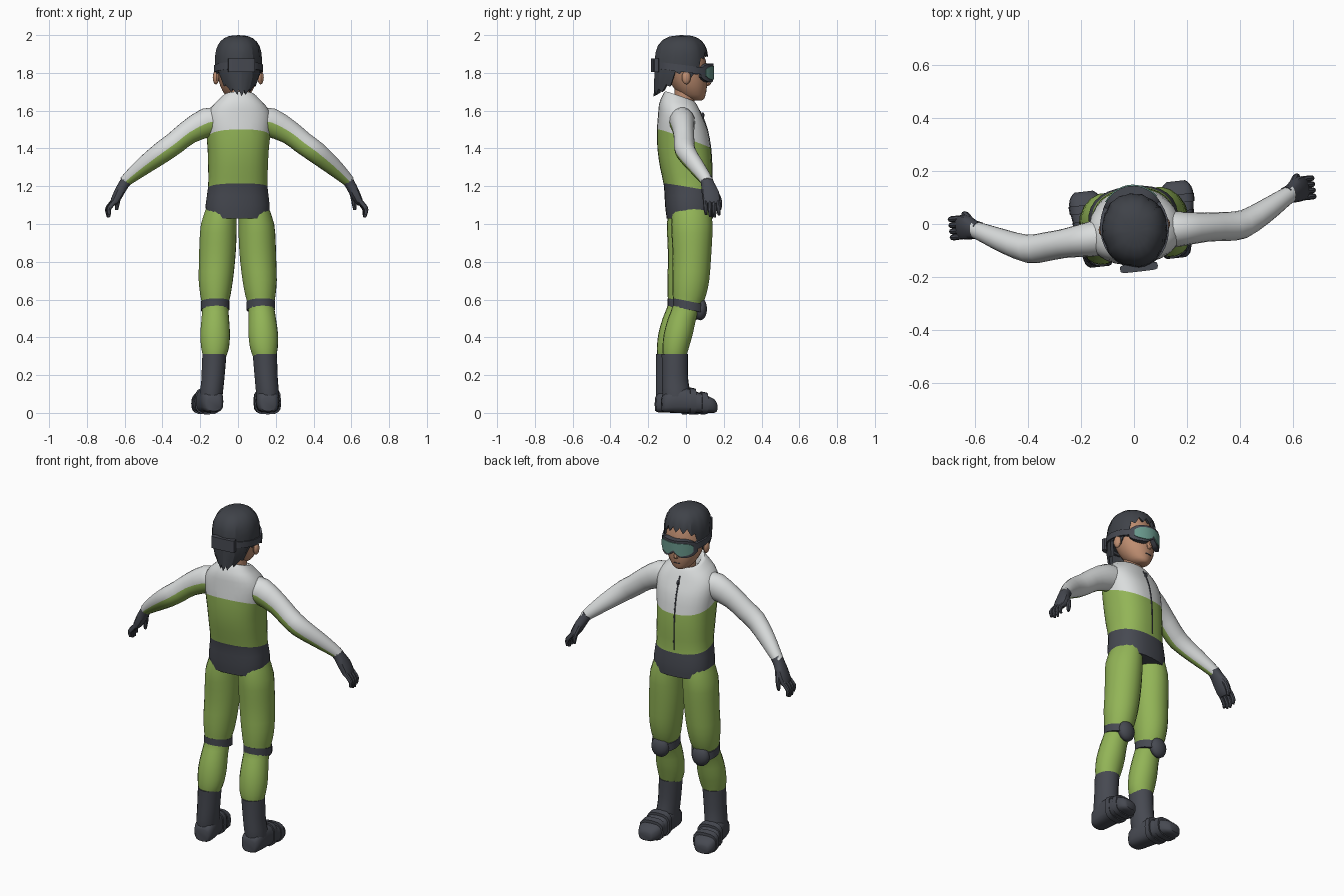
import bpy, bmesh, math, random
from mathutils import Vector

if "Cube" in bpy.data.objects:
    bpy.data.objects.remove(bpy.data.objects["Cube"])

random.seed(4)
TURN = math.radians(6.5)          # the whole figure stands slightly turned


def mat(name, r, g, b):
    m = bpy.data.materials.new(name)
    m.diffuse_color = (r, g, b, 1)
    m.use_nodes = True
    m.node_tree.nodes["Principled BSDF"].inputs["Base Color"].default_value = m.diffuse_color
    return m


DARK = mat("charcoal", 0.062, 0.067, 0.083)
HAIR = mat("hair dark grey", 0.05, 0.055, 0.066)
GREEN = mat("green cloth", 0.29, 0.46, 0.095)
WHITE = mat("light grey cloth", 0.70, 0.72, 0.72)
SKIN = mat("skin", 0.52, 0.27, 0.165)
LENS = mat("teal lens", 0.14, 0.31, 0.26)


def finish(name, bm, mats, mirror=False, angle=40):
    bmesh.ops.recalc_face_normals(bm, faces=bm.faces[:])
    me = bpy.data.meshes.new(name)
    bm.to_mesh(me)
    bm.free()
    for m in mats:
        me.materials.append(m)
    for p in me.polygons:
        p.use_smooth = True
    me.set_sharp_from_angle(angle=math.radians(angle))
    ob = bpy.data.objects.new(name, me)
    bpy.context.collection.objects.link(ob)
    ob.rotation_euler.z = TURN
    if mirror:
        md = ob.modifiers.new("mirror", 'MIRROR')
        md.use_mirror_merge = False
    return ob


def smooth_path(secs, k):
    """Catmull-Rom interpolation of section tuples."""
    out, n = [], len(secs)
    for i in range(n - 1):
        a, b, c, d = secs[max(i - 1, 0)], secs[i], secs[i + 1], secs[min(i + 2, n - 1)]
        for j in range(k):
            t = j / k
            out.append([0.5 * (2 * q + (r - p) * t + (2 * p - 5 * q + 4 * r - s) * t * t
                               + (3 * q - p - 3 * r + s) * t ** 3)
                        for p, q, r, s in zip(a, b, c, d)])
    return out + [list(secs[-1])]


def loft(bm, secs, n=16, u=(1, 0, 0), v=(0, 1, 0), power=2.0, k=2, tilt=0):
    """Skin elliptical sections (x, y, z, ru, rv[, tilt]); v=None follows the path."""
    u = Vector(u)
    secs = smooth_path([tuple(s) if len(s) == 6 else tuple(s) + (tilt,) for s in secs], k)
    rings, faces = [], []
    for i, s in enumerate(secs):
        c = Vector(s[:3])
        if v is None:
            t = Vector(secs[min(i + 1, len(secs) - 1)][:3]) - Vector(secs[max(i - 1, 0)][:3])
            w = t.cross(u).normalized()
        else:
            w = Vector(v)
        ring = []
        for j in range(n):
            a = 2 * math.pi * j / n
            ca, sa = math.cos(a), math.sin(a)
            ca = math.copysign(abs(ca) ** (2 / power), ca) * s[3]
            sa = math.copysign(abs(sa) ** (2 / power), sa) * s[4]
            ring.append(bm.verts.new(c + u * ca + w * sa + Vector((0, 0, s[5] * sa))))
        rings.append(ring)
    for p, q in zip(rings, rings[1:]):
        for j in range(n):
            f = bm.faces.new((p[j], p[(j + 1) % n], q[(j + 1) % n], q[j]))
            faces.append((f, j))
    bm.faces.new(rings[0])
    bm.faces.new(rings[-1])
    return faces


def part(name, secs, m, mirror=False, **kw):
    bm = bmesh.new()
    loft(bm, secs, **kw)
    return finish(name, bm, [m], mirror)


def ball(name, c, r, m, mirror=False, seg=14):
    bm = bmesh.new()
    bmesh.ops.create_uvsphere(bm, u_segments=seg, v_segments=8, radius=1)
    for w in bm.verts:
        w.co = Vector([c[i] + w.co[i] * r[i] for i in range(3)])
    return finish(name, bm, [m], mirror)


# jacket: light yoke, green body, charcoal waist, cut along sloping planes
bm = bmesh.new()
loft(bm, [(0, .02, 1.03, .165, .12, 0), (0, .017, 1.1, .17, .126, 0), (0, .01, 1.2, .157, .125, 0),
          (0, 0, 1.3, .158, .136, 0), (0, -.01, 1.4, .162, .14, 0), (0, -.02, 1.5, .172, .132, 0),
          (0, -.03, 1.57, .172, .116, -.05), (0, -.036, 1.62, .145, .105, -.15),
          (0, -.035, 1.655, .108, .09, -.25), (0, -.033, 1.675, .085, .076, -.35),
          (0, -.03, 1.665, .066, .062, -.35), (0, -.03, 1.62, .05, .05, -.2)],
     n=28, power=2.4)
PLANES = [(1.447, .357), (1.195, .17)]          # height at y = 0, slope
for z, s in PLANES:
    bmesh.ops.bisect_plane(bm, geom=bm.verts[:] + bm.edges[:] + bm.faces[:],
                           plane_co=(0, 0, z), plane_no=Vector((0, s, 1)).normalized())
for f in bm.faces:
    c = f.calc_center_median()
    f.material_index = sum(c.z + s * c.y < z for z, s in PLANES)
finish("jacket", bm, [WHITE, GREEN, DARK])

# zip down the front
part("zip", [(0, .138, 1.19, .004, .003), (0, .138, 1.3, .004, .003), (0, .132, 1.4, .004, .003),
             (0, .114, 1.5, .004, .003), (0, .088, 1.57, .004, .003), (0, .07, 1.605, .004, .003)],
     DARK, n=6)
ball("zip_pull", (0, .09, 1.575), (.009, .008, .016), DARK, seg=8)

# sleeves: green on the lower back quarter
bm = bmesh.new()
for f, j in loft(bm, [(.10, -.035, 1.545, .07, .07), (.17, -.038, 1.537, .066, .078),
                      (.27, -.043, 1.485, .055, .064), (.34, -.048, 1.43, .055, .06),
                      (.41, -.048, 1.38, .054, .058), (.5, -.008, 1.31, .047, .048),
                      (.57, .03, 1.25, .038, .036), (.6, .045, 1.222, .033, .03)],
                 n=18, u=(0, 1, 0), v=None):
    f.material_index = 1 if 9 <= j <= 13 else 0
finish("sleeves", bm, [WHITE, GREEN], True)

# gloves: cuff and palm, four fingers, thumb
bm = bmesh.new()
Y = (0, 1, 0)
loft(bm, [(.582, .04, 1.24, .034, .03), (.603, .048, 1.21, .036, .028), (.625, .058, 1.17, .046, .027),
          (.648, .062, 1.125, .046, .023), (.66, .062, 1.105, .04, .015)], n=12, u=Y, v=None, power=2.5)
for i in range(4):
    y, d = .027 + .023 * i, .012 * abs(i - 1.6)
    loft(bm, [(.645, y, 1.13, .011, .013), (.676, y, 1.095, .0115, .013), (.686, y, 1.065 + d * .5, .011, .012),
              (.682, y + .002, 1.03 + d, .007, .008)], n=8, u=Y, v=None)
loft(bm, [(.61, .075, 1.185, .018, .015), (.624, .1, 1.145, .015, .014), (.632, .108, 1.105, .013, .013),
          (.634, .108, 1.075, .007, .008)], n=8, u=Y, v=None)
finish("gloves", bm, [DARK], True)

# trousers
part("trouser_legs", [(.085, .02, 1.09, .08, .1), (.1, .02, 1.0, .095, .11), (.105, .02, .9, .098, .106),
                      (.11, .018, .8, .096, .101), (.117, .012, .7, .091, .098), (.12, .004, .62, .08, .088),
                      (.122, -.006, .57, .07, .077), (.125, -.035, .5, .073, .075),
                      (.128, -.055, .42, .079, .077), (.13, -.07, .345, .074, .07),
                      (.133, -.075, .3, .062, .062)], GREEN, True, n=18)
# knee pads and straps
part("knee_straps", [(.122, 0, .545, .076, .084), (.122, 0, .59, .076, .084)], DARK, True, n=18, k=1, tilt=-.2)
ball("knee_pads", (.125, .062, .55), (.054, .036, .06), DARK, True)

# boots: shaft, foot, two straps
part("boot_shafts", [(.134, -.075, .312, .064, .07), (.138, -.075, .25, .063, .069),
                     (.143, -.074, .17, .061, .07), (.15, -.068, .1, .061, .075),
                     (.152, -.06, .03, .058, .072)], DARK, True, n=16)
part("boot_feet", [(.145, -.146, .045, .036, .035), (.147, -.13, .055, .053, .052), (.15, -.08, .065, .061, .064),
                   (.156, -.02, .066, .063, .066), (.163, .04, .055, .068, .055),
                   (.17, .1, .044, .066, .044), (.174, .13, .036, .05, .036), (.175, .143, .03, .035, .022)],
     DARK, True, n=16, v=(0, 0, 1), power=3)
for i, (x, y, r) in enumerate([(.158, -.002, .064), (.166, .06, .053)]):
    part("boot_strap_%d" % (i + 1), [(x, y, r, .071, r + .008), (x, y + .032, r - .003, .073, r + .004)],
         DARK, True, n=16, v=(0, 0, 1), power=3, k=1)

# neck, head, ears, nose, mouth
part("neck", [(0, -.015, 1.58, .052, .052), (0, -.01, 1.64, .05, .052), (0, 0, 1.72, .055, .06)], SKIN)
part("head", [(0, .06, 1.655, .022, .026), (0, .048, 1.665, .045, .05), (0, .035, 1.685, .066, .069),
              (0, .02, 1.73, .092, .092), (0, .005, 1.79, .107, .107), (0, -.01, 1.86, .11, .117),
              (0, -.012, 1.93, .09, .095)], SKIN, n=20)
ball("ears", (.119, -.012, 1.775), (.017, .024, .036), SKIN, True, 10)
part("nose", [(0, .106, 1.785, .009, .012), (0, .113, 1.755, .013, .015), (0, .118, 1.742, .015, .015),
              (0, .11, 1.73, .009, .008)], SKIN, n=8)
part("mouth", [(0, .106, 1.698, .022, .004), (0, .107, 1.702, .022, .004)], DARK, n=8, k=1)

# hair: shell with a jagged hem that depends on the direction
HEM = [(0, 1.9), (35, 1.895), (52, 1.86), (62, 1.79), (78, 1.765), (92, 1.815), (108, 1.80),
       (122, 1.73), (150, 1.70), (180, 1.69)]


def hem(deg):
    for (a, p), (b, q) in zip(HEM, HEM[1:]):
        if deg <= b:
            return p + (q - p) * (deg - a) / (b - a)
    return HEM[-1][1]


bm = bmesh.new()
N, ROWS = 36, 8
top = bm.verts.new((0, -.03, 2.0))
cols = []
for i in range(N):
    a = 2 * math.pi * i / N
    deg = math.degrees(a)
    deg = min(deg, 360 - deg)
    zb = hem(deg) + (.016 if i % 2 else -.014)
    lump = 1 + random.uniform(-.025, .025)
    col = []
    for r in range(1, ROWS + 2):
        t = min(r / ROWS, 1)
        z = 2 - (2 - zb) * t ** 1.8
        if z > 1.86:
            fx = fy = (1 - ((z - 1.86) / .14) ** 2.6) ** (1 / 2.6)
        else:
            d = (1.86 - z) / .17
            fx, fy = 1 - .45 * d ** 3, 1 + .04 * d
        w = lump
        if r > ROWS:
            w, z = .84, z + .012
        col.append(bm.verts.new((.124 * fx * w * math.sin(a), -.022 + .142 * fy * w * math.cos(a), z)))
    cols.append(col)
for i in range(N):
    p, q = cols[i], cols[(i + 1) % N]
    bm.faces.new((top, p[0], q[0]))
    for r in range(ROWS):
        bm.faces.new((p[r], p[r + 1], q[r + 1], q[r]))
finish("hair", bm, [HAIR], angle=22)


# goggles: curved frame and lens with a nose notch, strap and rear pad
def visor(name, rx, ry, span, half, depth, m, zc=1.80):
    bm = bmesh.new()
    n, grid = 16, []
    for i in range(n + 1):
        s = -1 + 2 * i / n
        a = math.radians(span) * s
        h = half * (1 - .55 * abs(s) ** 5)
        notch = .03 * max(0, 1 - abs(s) / .3)
        grid.append([bm.verts.new(((rx - d) * math.sin(a), (ry - d) * math.cos(a), z))
                     for d, z in ((0, zc + h), (0, zc - h + notch), (depth, zc - h + notch), (depth, zc + h))])
    for p, q in zip(grid, grid[1:]):
        for j in range(4):
            bm.faces.new((p[j], p[(j + 1) % 4], q[(j + 1) % 4], q[j]))
    bm.faces.new(grid[0])
    bm.faces.new(grid[-1])
    finish(name, bm, [m])


visor("goggle_frame", .125, .145, 62, .05, .035, DARK)
visor("goggle_lens", .129, .149, 50, .037, .008, LENS)
part("goggle_strap", [(0, -.015, 1.803, .13, .153), (0, -.015, 1.84, .13, .153)], DARK, n=32, k=1, tilt=-.13)
part("strap_pad", [(0, -.165, 1.805, .072, .016), (0, -.165, 1.875, .072, .016)], DARK, n=16, k=1, power=5)
